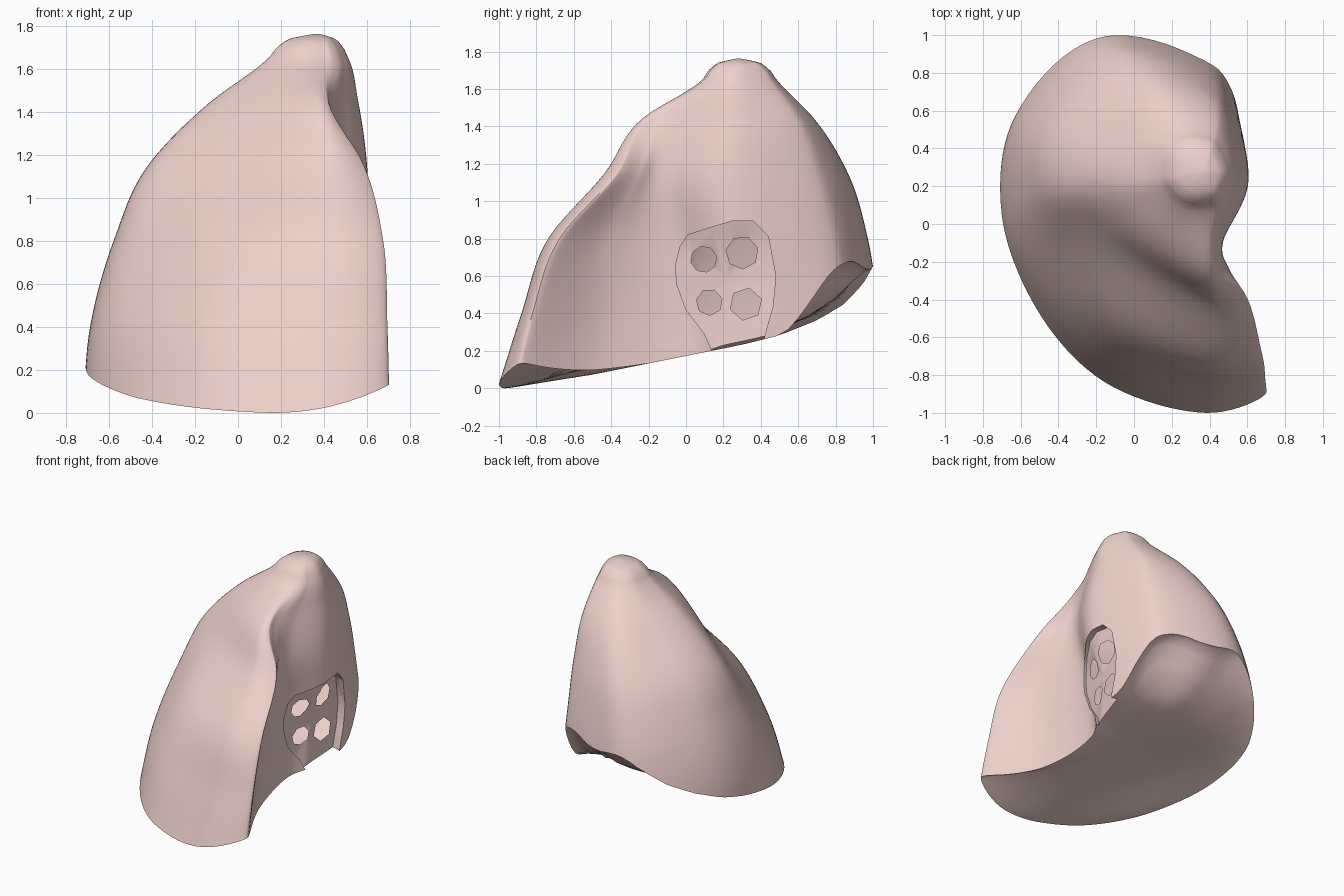
import bpy, bmesh, math
from mathutils import Vector
from mathutils.bvhtree import BVHTree

if "Cube" in bpy.data.objects:
    bpy.data.objects.remove(bpy.data.objects["Cube"])

# Horizontal cross-sections: height, then eleven outline points
# (front tip, front, front-left, side, left, back-left, back, back corner, medial bulge, notch, hollow)
SECTIONS = [
    (0.00, [(.705, -.92), (.38, -1.005), (-.16, -.84), (-.53, -.46), (-.715, .05), (-.635, .57),
            (-.2, 1.04), (.46, .87), (.56, .32), (.41, .02), (.47, -.43)]),
    (0.40, [(.695, -.82), (.40, -.875), (-.13, -.71), (-.48, -.36), (-.675, .07), (-.615, .58),
            (-.18, 1.02), (.46, .84), (.575, .32), (.42, .0), (.47, -.42)]),
    (0.80, [(.675, -.675), (.41, -.73), (-.06, -.53), (-.37, -.19), (-.565, .15), (-.51, .57),
            (-.12, .965), (.44, .80), (.605, .27), (.44, -.07), (.51, -.41)]),
    (1.15, [(.585, -.37), (.42, -.43), (.09, -.27), (-.22, -.03), (-.41, .21), (-.34, .54),
            (0, .86), (.45, .71), (.6, .24), (.47, -.1), (.51, -.25)]),
    (1.44, [(.42, -.21), (.36, -.23), (.2, -.14), (.02, .02), (-.13, .23), (-.06, .48),
            (.14, .68), (.45, .6), (.56, .27), (.47, .0), (.43, -.13)]),
    (1.65, [(.40, .1), (.33, .09), (.25, .11), (.18, .17), (.145, .25), (.17, .4),
            (.28, .48), (.43, .45), (.51, .28), (.48, .16), (.44, .11)]),
]
APEX = Vector((.37, .28))
for z, k in ((1.71, .76), (1.745, .44), (1.76, .04)):
    SECTIONS.append((z, [tuple(APEX + (Vector(p) - APEX) * k) for p in SECTIONS[5][1]]))
ZS = [s[0] for s in SECTIONS]
STEPS, ROWS = 10, 44
CORNERS = {0: .35, 7: .6}          # tighter bends at front tip and back corner


def closed_spline(pts):
    pts, out = [Vector(p) for p in pts], []
    n = len(pts)
    tan = [(pts[(i + 1) % n] - pts[i - 1]) * .5 * CORNERS.get(i, 1) for i in range(n)]
    for i in range(n):
        b, c, m, q = pts[i], pts[(i + 1) % n], tan[i], tan[(i + 1) % n]
        for j in range(STEPS):
            t = j / STEPS
            out.append(b * (2 * t**3 - 3 * t * t + 1) + m * (t**3 - 2 * t * t + t)
                       + c * (3 * t * t - 2 * t**3) + q * (t**3 - t * t))
    return out


RINGS = [closed_spline(s[1]) for s in SECTIONS]
N = len(RINGS[0])


def column(j, z):
    """Outline point j at height z, smoothly blended between sections."""
    i = max(k for k in range(len(ZS) - 1) if ZS[k] <= z + 1e-9 or k == 0)
    h = ZS[i + 1] - ZS[i]
    t = (z - ZS[i]) / h

    def slope(k):
        if k in (0, len(ZS) - 1):
            a, b = max(k - 1, 0), min(k + 1, len(ZS) - 1)
            return (RINGS[b][j] - RINGS[a][j]) / (ZS[b] - ZS[a])
        lo, hi = ZS[k] - ZS[k - 1], ZS[k + 1] - ZS[k]
        return ((RINGS[k][j] - RINGS[k - 1][j]) / lo * hi
                + (RINGS[k + 1][j] - RINGS[k][j]) / hi * lo) / (lo + hi)
    p, q = RINGS[i][j], RINGS[i + 1][j]
    return (p * (2 * t**3 - 3 * t * t + 1) + slope(i) * h * (t**3 - 2 * t * t + t)
            + q * (3 * t * t - 2 * t**3) + slope(i + 1) * h * (t**3 - t * t))


def clamp(t):
    return min(max(t, 0), 1)


def smooth(t):
    t = clamp(t)
    return t * t * (3 - 2 * t)


BASE = [(-1, -.01), (-.5, .07), (0, .17), (.3, .23), (.5, .28), (.7, .36), (.85, .45), (.95, .56), (1, .65)]


def base(x, y):
    """Height of the underside, rising towards the back and the right corners."""
    y = clamp((y + 1) / 2) * 2 - 1
    for (a, za), (b, zb) in zip(BASE, BASE[1:]):
        if y <= b:
            z = za + (zb - za) * (y - a) / (b - a)
            break
    z += .12 * clamp((x - .1) / .6) ** 2 * clamp((-.2 - y) / .65)
    return z + .22 * smooth(x / .44) * smooth((y - .5) / .32)


def make_object(name, bm):
    bmesh.ops.recalc_face_normals(bm, faces=bm.faces)
    me = bpy.data.meshes.new(name)
    bm.to_mesh(me)
    bm.free()
    ob = bpy.data.objects.new(name, me)
    bpy.context.collection.objects.link(ob)
    return ob


def bridge(bm, a, b):
    for j in range(len(a)):
        k = (j + 1) % len(a)
        bm.faces.new((a[j], a[k], b[k], b[j]))


# Lung body: columns start on the underside and run to the apex
bm = bmesh.new()
starts = []
for j in range(N):
    lo, hi = -.02, 1.2
    for _ in range(30):
        mid = (lo + hi) / 2
        if mid < base(*column(j, mid)):
            lo = mid
        else:
            hi = mid
    starts.append(hi)
lowest = min(starts)
rows = []
for r in range(ROWS + 1):
    s = 1 - (1 - r / ROWS) ** 1.4
    ring = []
    for j in range(N):
        z = starts[j] + (ZS[-1] - starts[j]) * s
        ring.append(bm.verts.new((*column(j, z), z)))
    rows.append(ring)
for a, b in zip(rows, rows[1:]):
    bridge(bm, a, b)
bm.faces.new(rows[-1])

# Slightly hollow underside
centre = Vector((.05, 0))
prev = rows[0]
for s in (.97, .9, .8, .65, .5, .35, .2, .08):
    ring = []
    for v in rows[0]:
        p = centre + (v.co.xy - centre) * s
        z = base(*p) * (1 - s**8) + v.co.z * s**8 + .05 * (1 - s * s)
        ring.append(bm.verts.new((*p, z)))
    bridge(bm, prev, ring)
    prev = ring
bm.faces.new(prev)
bmesh.ops.translate(bm, verts=bm.verts, vec=(0, 0, -lowest))
bmesh.ops.recalc_face_normals(bm, faces=bm.faces)
tree = BVHTree.FromBMesh(bm)
lung = make_object("lung", bm)


def surface_x(y, z):
    return tree.ray_cast(Vector((2, y, max(z, .34))), Vector((-1, 0, 0)))[0].x


def prism(name, outline, depth, mid=None):
    """Cutter running in from the right to a floor below the surface."""
    bm = bmesh.new()
    outer = [bm.verts.new((1, y, z)) for y, z in outline]
    inner = [bm.verts.new((depth(y, z), y, z)) for y, z in outline]
    bridge(bm, outer, inner)
    bm.faces.new(outer)
    if mid:
        c = bm.verts.new(mid)
        for j in range(len(inner)):
            bm.faces.new((inner[j], inner[(j + 1) % len(inner)], c))
    else:
        bm.faces.new(inner)
    ob = make_object(name, bm)
    ob.hide_render = True
    return ob


# Recessed root patch and four vessel openings
patch = [(.15, .12), (.14, .2), (.1, .29), (0, .42), (-.05, .56), (-.055, .66), (-.03, .76), (.01, .82), (.15, .865),
         (.25, .895), (.36, .895), (.44, .81), (.48, .6), (.465, .44), (.42, .28), (.42, .12)]
cutters = [prism("root_cutter", patch, lambda y, z: surface_x(y, z) - .02 - .04 * clamp(y / .4),
                 (.475, .22, .58))]
holes = [(.095, .69, .07, 8), (.30, .725, .087, 7), (.125, .46, .07, 7), (.32, .45, .087, 6)]
for y, z, r, n in holes:
    pts = [(y + r * math.cos(math.tau * (i + .3) / n), z + r * math.sin(math.tau * (i + .3) / n))
           for i in range(n)]
    cutters.append(prism("vessel_cutter", pts, lambda y, z: .3))

bpy.context.view_layer.objects.active = lung
lung.select_set(True)
for c in cutters:
    m = lung.modifiers.new("cut", 'BOOLEAN')
    m.operation, m.solver, m.object = 'DIFFERENCE', 'EXACT', c
    bpy.ops.object.modifier_apply(modifier=m.name)
    bpy.data.objects.remove(c)

# Open the vessel holes into the hollow inside
bm = bmesh.new()
bm.from_mesh(lung.data)
walls = [f for f in bm.faces if any(
    all(v.co.x > .25 and math.hypot(v.co.y - y, v.co.z - z) < r + 1e-4 for v in f.verts)
    for y, z, r, n in holes)]
bmesh.ops.delete(bm, geom=walls, context='FACES')
bm.to_mesh(lung.data)
bm.free()

mat = bpy.data.materials.new("pink_tissue")
mat.diffuse_color = (.86, .64, .6, 1)
mat.use_nodes = True
mat.node_tree.nodes["Principled BSDF"].inputs["Base Color"].default_value = mat.diffuse_color
lung.data.materials.clear()
lung.data.materials.append(mat)
bpy.ops.object.shade_smooth_by_angle(angle=math.radians(50))
